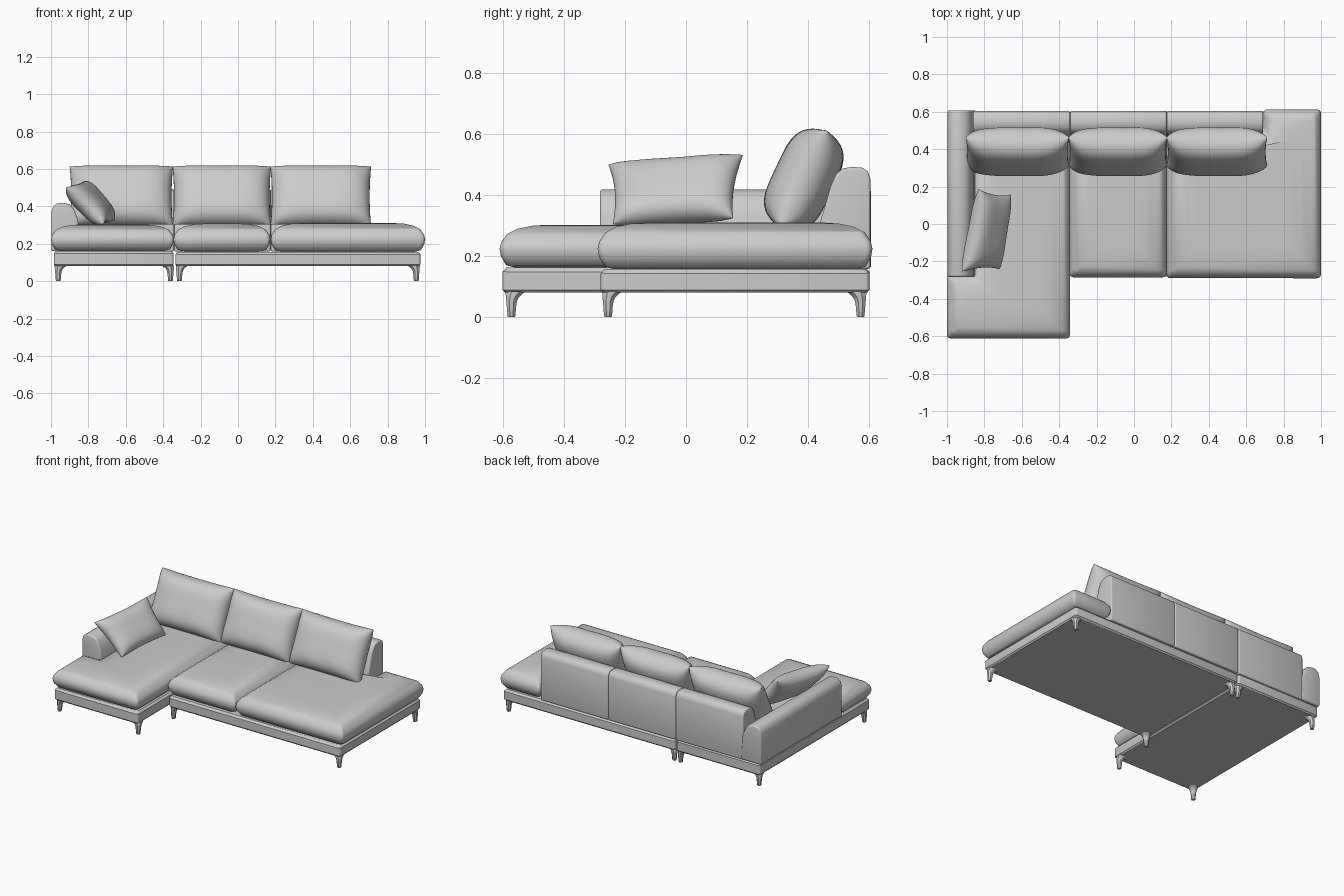
import bpy, bmesh, math
from mathutils import Vector

if "Cube" in bpy.data.objects:
    bpy.data.objects.remove(bpy.data.objects["Cube"])


def finish(name, bm, bevel=0.0, segs=3):
    """Weld, round the hard edges, and make a smooth-shaded object."""
    bmesh.ops.remove_doubles(bm, verts=bm.verts, dist=1e-5)
    bmesh.ops.recalc_face_normals(bm, faces=bm.faces)
    if bevel:
        hard = [e for e in bm.edges if e.is_manifold and e.calc_face_angle() > 0.9]
        bmesh.ops.bevel(bm, geom=hard, offset=bevel, segments=segs, profile=0.5,
                        affect='EDGES', clamp_overlap=True)
    me = bpy.data.meshes.new(name)
    bm.to_mesh(me)
    bm.free()
    ob = bpy.data.objects.new(name, me)
    bpy.context.collection.objects.link(ob)
    bpy.ops.object.select_all(action='DESELECT')
    ob.select_set(True)
    bpy.context.view_layer.objects.active = ob
    bpy.ops.object.shade_smooth_by_angle(angle=math.radians(40))
    return ob


def skin(bm, rings):
    """Join rings of points into a closed, capped tube."""
    rows = [[bm.verts.new(p) for p in r] for r in rings]
    n = len(rows[0])
    for a, b in zip(rows, rows[1:]):
        for i in range(n):
            j = (i + 1) % n
            bm.faces.new((a[i], a[j], b[j], b[i]))
    bm.faces.new(rows[0][::-1])
    bm.faces.new(rows[-1])


def inset_loft(name, poly, levels, bevel):
    """Stack a right-angled counter-clockwise outline at (inset, z) levels."""
    pts = [Vector(p) for p in poly]
    dirs = []
    for i, p in enumerate(pts):
        a = (p - pts[i - 1]).normalized()
        b = (pts[(i + 1) % len(pts)] - p).normalized()
        dirs.append(Vector((-a.y - b.y, a.x + b.x)))
    bm = bmesh.new()
    skin(bm, [[(*(p + d * k), z) for p, d in zip(pts, dirs)] for k, z in levels])
    return finish(name, bm, bevel)


def rect(x0, x1, y0, y1):
    return [(x0, y0), (x1, y0), (x1, y1), (x0, y1)]


def seat(name, poly, z0, h):
    shape = [(.06, 0), (.022, .07), (.005, .25), (0, .45), (.006, .62),
             (.025, .79), (.06, .91), (.11, .98), (.16, 1)]
    inset_loft(name, poly, [(k, z0 + h * t) for k, t in shape], .02)


def extrude(name, profile, axis, a, b, bevel):
    """Extrude a (horizontal, z) profile along x or y."""
    bm = bmesh.new()
    place = (lambda t, p: (t, p[0], p[1])) if axis == 'x' else (lambda t, p: (p[0], t, p[1]))
    skin(bm, [[place(t, p) for p in profile] for t in (a, b)])
    finish(name, bm, bevel)


def pillow(name, corners, thick, pinch, floor, n=28):
    """Stuffed cushion on four seam corners: bottom a, b then top c, d."""
    a, b, c, d = [Vector(p) for p in corners]
    nor = (b - a + c - d).cross(d - a + c - b).normalized()
    bm = bmesh.new()
    for side in (1, -1):
        grid = []
        for i in range(n + 1):
            row = []
            for j in range(n + 1):
                u = math.sin(math.pi * (i / n - .5))
                v = math.sin(math.pi * (j / n - .5))
                s = (1 + u * (1 - pinch * (1 - v * v))) / 2
                t = (1 + v * (1 - pinch * (1 - u * u))) / 2
                p = (a.lerp(b, s)).lerp(d.lerp(c, s), t)
                puff = math.sqrt(max(0, (1 - u ** 4) * (1 - v ** 4)))
                # soft creases radiating near the seams
                crease = 1 + .03 * math.sin(9 * u + 4 * v) * (u * u + v * v) / 2
                p += nor * (side * thick * puff * crease)
                p.z = max(p.z, floor)
                row.append(bm.verts.new(p))
            grid.append(row)
        for i in range(n):
            for j in range(n):
                bm.faces.new((grid[i][j], grid[i + 1][j], grid[i + 1][j + 1], grid[i][j + 1]))
    finish(name, bm)


# Plinth bases
for name, r, top in (("chaise_base", rect(-.985, -.345, -.602, .602), .162),
                     ("main_base", rect(-.335, .975, -.28, .602), .157)):
    inset_loft(name, r, [(.008, .08), (0, .088), (0, top - .012), (.012, top)], .012)

# Seat cushions
seat("chaise_seat", [(-1, -.612), (-.342, -.612), (-.342, .5), (-.87, .5),
                     (-.87, -.27), (-1, -.27)], .16, .143)
seat("middle_seat", rect(-.345, .173, -.285, .5), .157, .15)
seat("right_seat", [(.175, -.29), (1, -.29), (1, .612), (.69, .612),
                    (.69, .5), (.175, .5)], .155, .155)

# Backrest panels
back = [(.43, .158), (.44, .31), (.475, .43), (.493, .47), (.515, .488), (.545, .493),
        (.58, .49), (.597, .478), (.605, .455), (.605, .158)]
for name, x0, x1 in (("left_backrest", -.86, -.343), ("middle_backrest", -.341, .173),
                     ("right_backrest", .175, .69)):
    extrude(name, back, 'x', x0, x1, .008)

# Armrest on the chaise side
arm = [(-.997, .16), (-.997, .37), (-.988, .4), (-.965, .417), (-.935, .419),
       (-.9, .41), (-.878, .385), (-.855, .33), (-.845, .16)]
extrude("armrest", arm, 'y', -.283, .608, .01)

# Leaning back cushions
for name, x0, x1 in (("left_back_cushion", -.9, -.347), ("middle_back_cushion", -.35, .177),
                     ("right_back_cushion", .173, .712)):
    lo, hi = (.311, .291), (.462, .612)
    pillow(name, [(x0, *lo), (x1, *lo), (x1, *hi), (x0, *hi)], .1, .03, .303)

# Loose throw pillow against the armrest
pillow("throw_pillow", [(-.72, -.24, .305), (-.66, .155, .325), (-.83, .187, .532),
                        (-.92, -.255, .5)], .062, .07, .3, 24)


# Tapered legs, flush outside and flared inside
def leg(name, x, y, sx, sy):
    rings = []
    for z, w, out in ((0, .022, .008), (.004, .026, .006), (.03, .03, .004), (.052, .035, .002),
                      (.066, .043, .001), (.076, .054, 0), (.084, .066, 0)):
        c = w * .3
        o = [(c, 0), (w - c, 0), (w, c), (w, w - c), (w - c, w), (c, w), (0, w - c), (0, c)]
        rings.append([(x - sx * (out + p), y - sy * (out + q), z) for p, q in o])
    bm = bmesh.new()
    skin(bm, rings)
    finish(name, bm)


for module, xs, ys in (("chaise", (-.98, -.342), (-.592, .592)),
                       ("main", (-.332, .972), (-.275, .592))):
    for x, sx, side in ((xs[0], -1, "left"), (xs[1], 1, "right")):
        for y, sy, end in ((ys[0], -1, "front"), (ys[1], 1, "back")):
            leg(f"{module}_{end}_{side}_leg", x, y, sx, sy)
